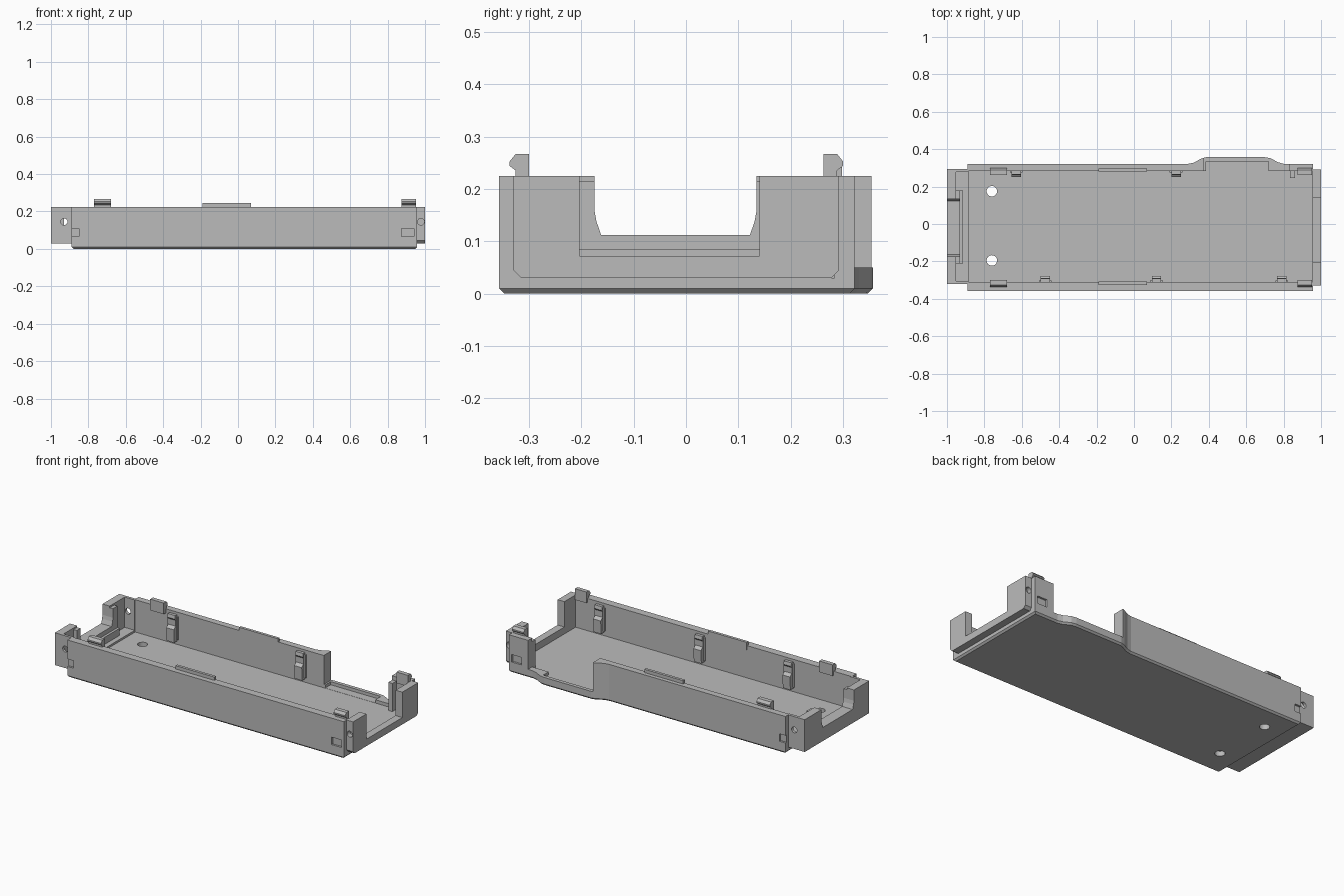
import bpy
import bmesh
from math import cos, sin, pi

if "Cube" in bpy.data.objects:
    bpy.data.objects.remove(bpy.data.objects["Cube"], do_unlink=True)

grey = bpy.data.materials.new("plain grey")
grey.use_nodes = True
GREY = (0.5, 0.5, 0.5, 1)
grey.diffuse_color = GREY
for node in grey.node_tree.nodes:
    if node.type == "BSDF_PRINCIPLED":
        node.inputs["Base Color"].default_value = GREY


def prism(name, pts, axis, a, b, bevel_bottom=0):
    """Extrude a 2D outline along an axis from a to b."""
    place = {"x": lambda u, v, w: (w, u, v),
             "y": lambda u, v, w: (u, w, v),
             "z": lambda u, v, w: (u, v, w)}[axis]
    bm = bmesh.new()
    low = [bm.verts.new(place(u, v, a)) for u, v in pts]
    high = [bm.verts.new(place(u, v, b)) for u, v in pts]
    base = bm.faces.new(low)
    bm.faces.new(high)
    n = len(pts)
    for i in range(n):
        j = (i + 1) % n
        bm.faces.new((low[i], low[j], high[j], high[i]))
    bmesh.ops.recalc_face_normals(bm, faces=bm.faces)
    if bevel_bottom:
        bmesh.ops.bevel(bm, geom=list(base.edges), offset=bevel_bottom,
                        segments=1, affect="EDGES", profile=0.5)
    mesh = bpy.data.meshes.new(name)
    bm.to_mesh(mesh)
    bm.free()
    mesh.materials.append(grey)
    obj = bpy.data.objects.new(name, mesh)
    bpy.context.scene.collection.objects.link(obj)
    return obj


def box(name, x, y, z):
    return prism(name, [(x[0], y[0]), (x[1], y[0]), (x[1], y[1]), (x[0], y[1])],
                 "z", z[0], z[1])


def rod(name, u, v, r, axis, a, b):
    ring = [(u + r * cos(i * pi / 12), v + r * sin(i * pi / 12)) for i in range(24)]
    return prism(name, ring, axis, a, b)


def cut(obj, cutters):
    """Subtract each cutter, bake the result and remove the cutters."""
    for c in cutters:
        c.hide_render = True
        mod = obj.modifiers.new("cut", "BOOLEAN")
        mod.operation = "DIFFERENCE"
        mod.solver = "EXACT"
        mod.object = c
    bpy.context.view_layer.update()
    graph = bpy.context.evaluated_depsgraph_get()
    mesh = bpy.data.meshes.new_from_object(obj.evaluated_get(graph))
    obj.modifiers.clear()
    obj.data = mesh
    for c in cutters:
        bpy.data.objects.remove(c, do_unlink=True)


H = 0.225
FLOOR = 0.03

# Main tray: outline with a bulge at the back
outline = [(-0.89, -0.357), (0.957, -0.357), (0.957, 0.322), (0.8, 0.322),
           (0.77, 0.33), (0.73, 0.352), (0.7, 0.357), (0.385, 0.357),
           (0.36, 0.35), (0.32, 0.328), (0.29, 0.322), (-0.89, 0.322)]
tray = prism("tray", outline, "z", 0, H, 0.01)
cutters = [
    box("cavity", (-1.1, 1.1), (-0.31, 0.283), (FLOOR, 0.4)),
    box("back_opening", (0.375, 0.83), (0.2, 0.5), (0.05, 0.4)),
    box("ledge_pocket", (0.385, 0.72), (0.2, 0.335), (FLOOR + 0.001, 0.4)),
]
for y in (-0.195, 0.175):
    cutters.append(rod("floor_hole", -0.76, y, 0.028, "z", -0.1, 0.1))
for y in ((-0.4, -0.345), (0.31, 0.4)):
    cutters.append(box("window", (0.875, 0.94), y, (0.065, 0.11)))
    cutters.append(box("window", (-0.95, -0.85), y, (0.065, 0.11)))
cut(tray, cutters)

# Right-hand end block with a rounded opening
scoop = [(-0.175, 0.4), (-0.175, 0.16), (-0.171, 0.138), (-0.162, 0.112),
         (0.122, 0.112), (0.131, 0.138), (0.135, 0.16), (0.135, 0.4)]
end_block = box("end_block", (-1, -0.885), (-0.32, 0.295), (FLOOR, H))
cut(end_block, [
    box("end_cavity", (-0.952, -0.8), (-0.305, 0.278), (FLOOR + 0.012, 0.4)),
    prism("scoop", scoop, "x", -1.1, -0.9),
    rod("screw_hole", -0.93, 0.145, 0.018, "y", -0.4, -0.25),
    rod("screw_hole", -0.93, 0.145, 0.018, "y", 0.25, 0.4),
])

# Raised guide inside the end opening: curved jambs and a low bar
jamb_frame = box("jamb_frame", (-0.955, -0.93), (-0.21, 0.178), (0.035, H - 0.01))
cut(jamb_frame, [prism("scoop", scoop, "x", -1.1, -0.8)])
box("guide_bar", (-0.935, -0.915), (-0.21, 0.178), (0.035, 0.085))

# Left-hand end plate with a square notch
plate_outline = [(-0.33, H), (-0.33, 0.045), (-0.315, FLOOR), (0.277, FLOOR),
                 (0.292, 0.045), (0.292, H), (0.14, H), (0.14, 0.072),
                 (-0.203, 0.072), (-0.203, H)]
end_plate = prism("end_plate", plate_outline, "x", 0.955, 1)
cut(end_plate, [rod("screw_hole", 0.978, 0.145, 0.018, "y", a, b)
                for a, b in ((-0.4, -0.3), (0.265, 0.4))])

# Snap clips and locating tabs standing on both long walls
for side, mid in ((-1, -0.3), (1, 0.262)):
    if side < 0:
        lip = [(-0.3, 0.2), (-0.3, 0.267), (-0.325, 0.267), (-0.337, 0.252),
               (-0.337, 0.244), (-0.325, 0.235), (-0.325, 0.2)]
    else:
        lip = [(0.262, 0.2), (0.262, 0.267), (0.288, 0.267), (0.3, 0.252),
               (0.3, 0.244), (0.288, 0.235), (0.288, 0.2)]
    prism("snap_clip", lip, "x", -0.77, -0.68)
    prism("snap_clip", lip, "x", 0.875, 0.952)
    tab_y = (-0.325, -0.308) if side < 0 else (0.281, 0.298)
    box("locating_tab", (-0.19, 0.07), tab_y, (0.2, 0.245))


# Latch hooks on the inner walls: a slim strip over a thicker foot
def hook(x, wall, inward):
    strip = [(wall - inward * 0.005, 0.05), (wall + inward * 0.028, 0.05),
             (wall + inward * 0.032, 0.13), (wall + inward * 0.014, 0.145),
             (wall + inward * 0.014, 0.18), (wall + inward * 0.022, 0.19),
             (wall + inward * 0.018, 0.21), (wall - inward * 0.005, 0.21)]
    prism("latch_hook", strip, "x", x - 0.025, x + 0.025)
    ys = sorted((wall - inward * 0.005, wall + inward * 0.008))
    box("hook_backing", (x - 0.034, x + 0.034), ys, (0.06, 0.2))


for x in (-0.475, 0.12, 0.79):
    hook(x, -0.31, 1)
for x in (-0.63, 0.225):
    hook(x, 0.283, -1)
box("corner_rib", (0.833, 0.86), (0.245, 0.29), (FLOOR - 0.005, 0.2))
